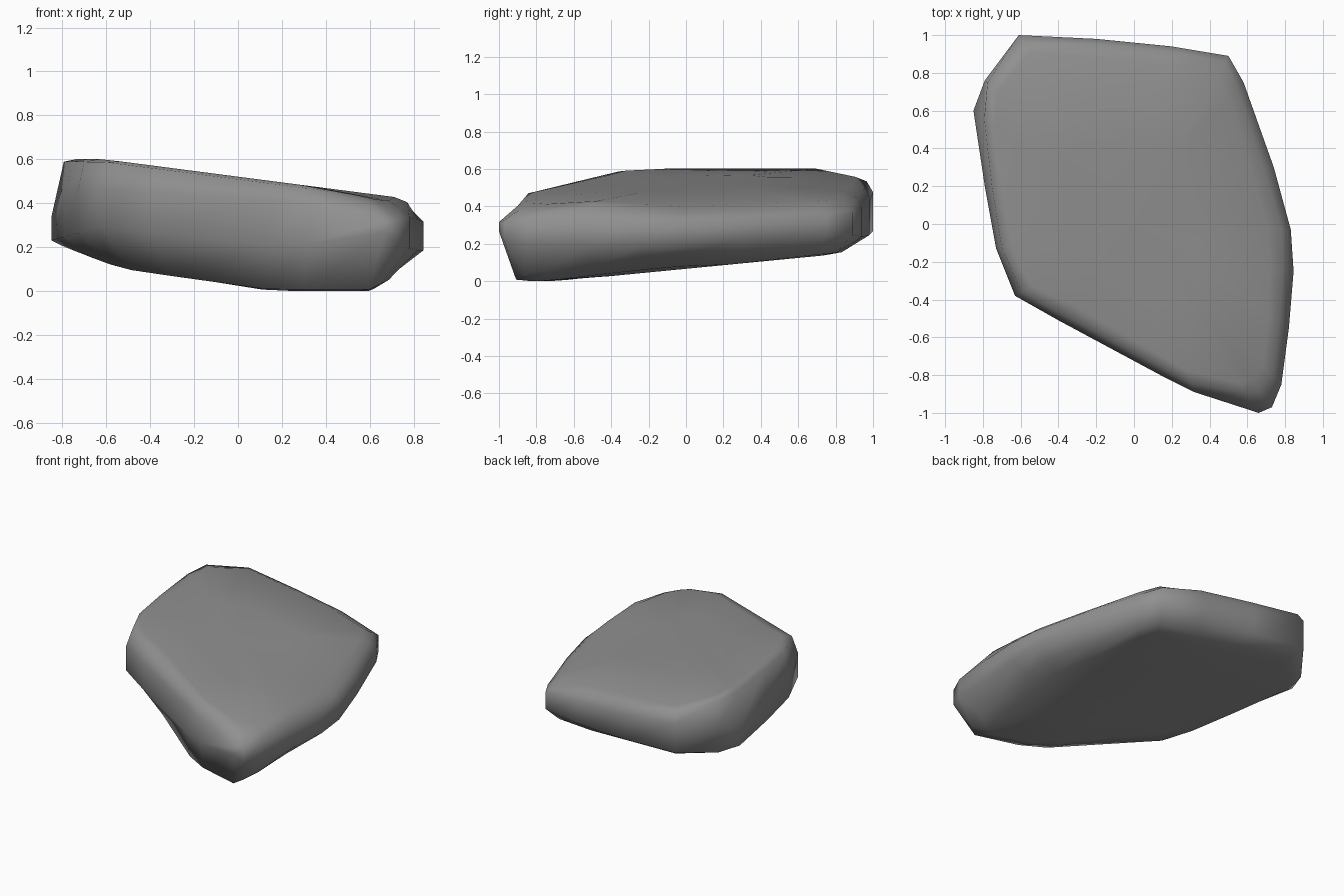
import bpy
import bmesh
import math
from mathutils import Vector

old = bpy.data.objects.get("Cube")
if old:
    bpy.data.objects.remove(old, do_unlink=True)

# One flat stone colour
stone = bpy.data.materials.new("stone_grey")
stone.use_nodes = True
grey = (0.28, 0.28, 0.28, 1)
stone.diffuse_color = grey
shader = next(n for n in stone.node_tree.nodes if n.type == 'BSDF_PRINCIPLED')
shader.inputs["Base Color"].default_value = grey
shader.inputs["Roughness"].default_value = 0.9

# Widest outline: x, y, upper and lower height of the side wall, top inset, bottom inset
OUTLINE = [
    (-.61, 1.0, .48, .27, .04, .09), (-.2, .98, .43, .25, .03, .11),
    (.2, .94, .4, .24, .03, .11), (.5, .89, .37, .25, .04, .1),
    (.58, .75, .35, .25, .05, .08), (.74, .3, .33, .23, .05, .08),
    (.83, -.03, .32, .2, .05, .1), (.845, -.25, .32, .19, .06, .12),
    (.82, -.55, .33, .19, .06, .13), (.78, -.85, .34, .2, .07, .14),
    (.73, -.97, .33, .22, .11, .13), (.66, -1.0, .32, .27, .12, .11),
    (.32, -.89, .4, .22, .05, .07), (.14, -.8, .42, .22, .05, .07),
    (-.4, -.51, .46, .27, .04, .13), (-.63, -.38, .47, .3, .04, .17),
    (-.73, -.13, .46, .27, .03, .15), (-.79, .2, .42, .25, .04, .12),
    (-.85, .6, .34, .235, .07, .07), (-.79, .76, .42, .23, .02, .07),
]


def top_height(x, y):
    """Slope of the upper face, falling off at the tip, the back and the right edge."""
    z = min(.605, .525 - .13 * x)
    z -= .15 * max(0, x - y - 1.3)
    z -= .28 * max(0, y - .78)
    return z - .28 * max(0, x + .3 * y - .6)


def bottom_height(x, y):
    """Tilted underside, rising towards the back, the left and the far right edge."""
    rise = .097 * max(y, -.68) + .08 * max(0, .14 - x)
    return .07 + rise + .5 * max(0, x - .6)


def inset(x, y, amount):
    p = Vector((x, y))
    return p - p.normalized() * amount


def make_ring(bm, place):
    return [bm.verts.new(place(*row)) for row in OUTLINE]


def on_top(extra, drop, scale=1):
    def place(x, y, hi, lo, ti, bi):
        p = inset(x, y, ti + extra) * scale
        return (p.x, p.y, top_height(p.x, p.y) - drop)
    return place


def on_bottom(extra, lift, scale=1):
    def place(x, y, hi, lo, ti, bi):
        p = inset(x, y, bi + extra) * scale
        return (p.x, p.y, bottom_height(p.x, p.y) + lift)
    return place


# Rock slab: rings from the upper face, down the wall, to the underside
bm = bmesh.new()
rings = [make_ring(bm, place) for place in (
    on_top(.1, 0, .5),
    on_top(.07, 0),
    on_top(0, .012),
    lambda x, y, hi, lo, ti, bi: (x, y, hi),
    lambda x, y, hi, lo, ti, bi: (x, y, lo),
    on_bottom(0, .008),
    on_bottom(.1, 0),
    on_bottom(.1, 0, .5),
)]
count = len(OUTLINE)
for upper, lower in zip(rings, rings[1:]):
    for i in range(count):
        j = (i + 1) % count
        bm.faces.new((upper[i], upper[j], lower[j], lower[i]))

# Close both faces with a fan
for ring, height in ((rings[0], top_height), (rings[-1], bottom_height)):
    centre = bm.verts.new((0, 0, height(0, 0)))
    for i in range(count):
        bm.faces.new((ring[i], ring[(i + 1) % count], centre))

# Stand the slab on the ground
lowest = min(v.co.z for v in bm.verts)
bmesh.ops.translate(bm, verts=bm.verts, vec=(0, 0, -lowest))
bmesh.ops.recalc_face_normals(bm, faces=bm.faces)

mesh = bpy.data.meshes.new("rock_slab")
bm.to_mesh(mesh)
bm.free()
mesh.materials.append(stone)
rock = bpy.data.objects.new("rock_slab", mesh)
bpy.context.collection.objects.link(rock)
bpy.context.view_layer.objects.active = rock
rock.select_set(True)
bpy.ops.object.shade_smooth_by_angle(angle=math.radians(75))
